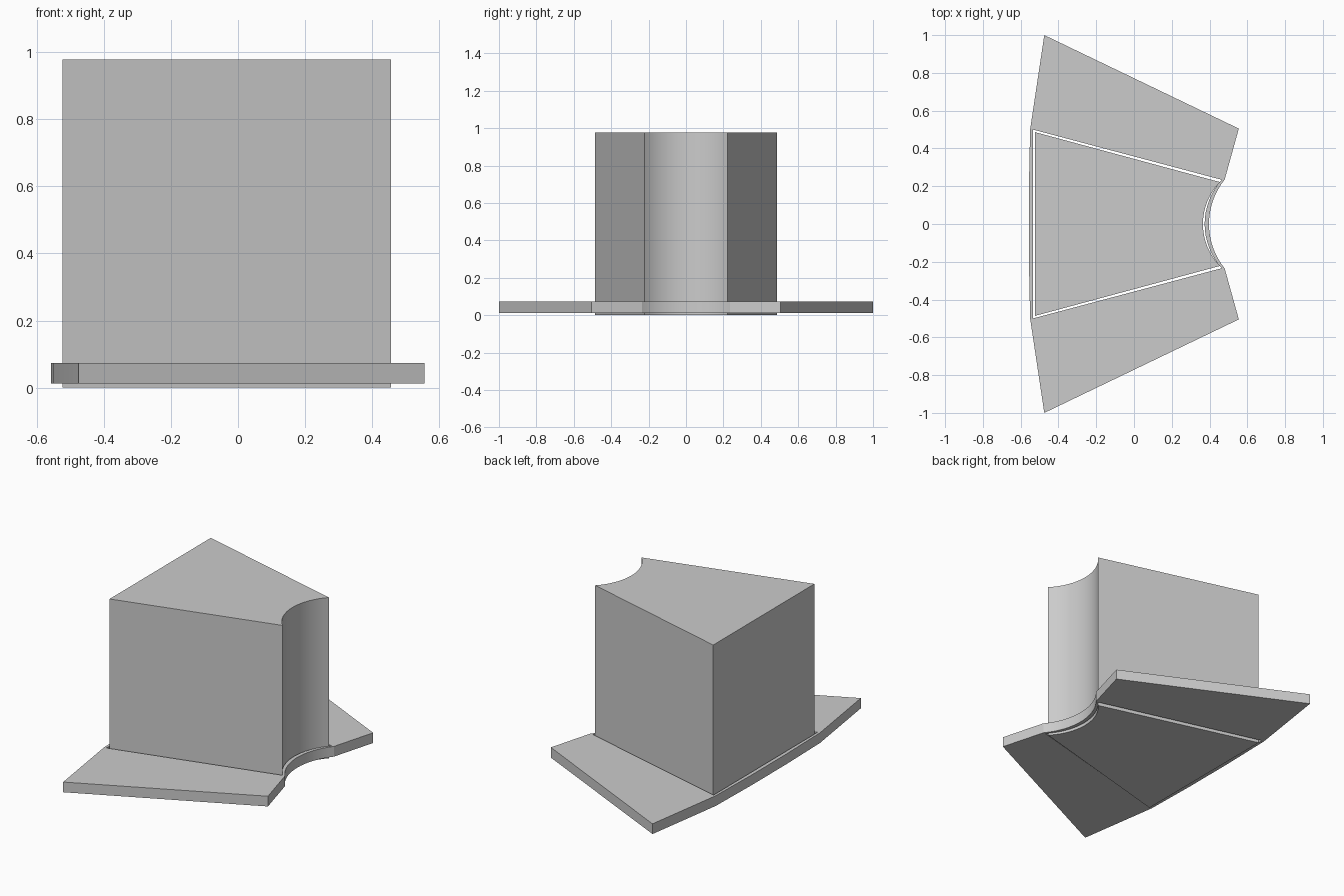
import bpy, bmesh, math

if "Cube" in bpy.data.objects:
    bpy.data.objects.remove(bpy.data.objects["Cube"])


def mirror_loop(half):
    """Close a half outline (y >= 0, listed left to right) across y = 0."""
    return half + [(x, -y) for x, y in reversed(half) if y > 1e-6]


def hollow(x_end, y_end, x_mid, steps=8):
    """Upper half of a concave arc from its end corner to the centre line."""
    sag = x_end - x_mid
    r = (y_end ** 2 + sag ** 2) / (2 * sag)
    a = math.asin(y_end / r)
    cx = x_mid + r
    return [(cx - r * math.cos(a * (1 - i / steps)),
             r * math.sin(a * (1 - i / steps))) for i in range(steps)] + [(x_mid, 0)]


def prism(name, loops, z0, z1):
    """Fill one outline (plus optional hole outlines) and extrude it up."""
    bm = bmesh.new()
    for loop in loops:
        vs = [bm.verts.new((x, y, z0)) for x, y in loop]
        for i, v in enumerate(vs):
            bm.edges.new((v, vs[(i + 1) % len(vs)]))
    bmesh.ops.triangle_fill(bm, edges=bm.edges[:], use_beauty=True, normal=(0, 0, -1))
    ext = bmesh.ops.extrude_face_region(bm, geom=bm.faces[:], use_keep_orig=True)
    top = [g for g in ext["geom"] if isinstance(g, bmesh.types.BMVert)]
    bmesh.ops.translate(bm, verts=top, vec=(0, 0, z1 - z0))
    bmesh.ops.recalc_face_normals(bm, faces=bm.faces[:])
    me = bpy.data.meshes.new(name)
    bm.to_mesh(me)
    bm.free()
    ob = bpy.data.objects.new(name, me)
    bpy.context.collection.objects.link(ob)
    bpy.ops.object.select_all(action='DESELECT')
    ob.select_set(True)
    bpy.context.view_layer.objects.active = ob
    bpy.ops.object.shade_smooth_by_angle(angle=math.radians(20))
    return ob


# Tall wedge block with a hollow inner wall
block = mirror_loop([(-0.523, 0.486)] + hollow(0.455, 0.222, 0.365))
prism("wedge_block", [block], 0.0, 0.977)

# Winged base plate with a slightly larger opening around the block
outer = mirror_loop([(-0.557, 0.16), (-0.55, 0.5), (-0.475, 1.0), (0.555, 0.505)]
                    + hollow(0.48, 0.235, 0.397))
opening = mirror_loop([(-0.535, 0.5)] + hollow(0.465, 0.234, 0.374))
prism("base_plate", [outer, opening], 0.012, 0.074)
